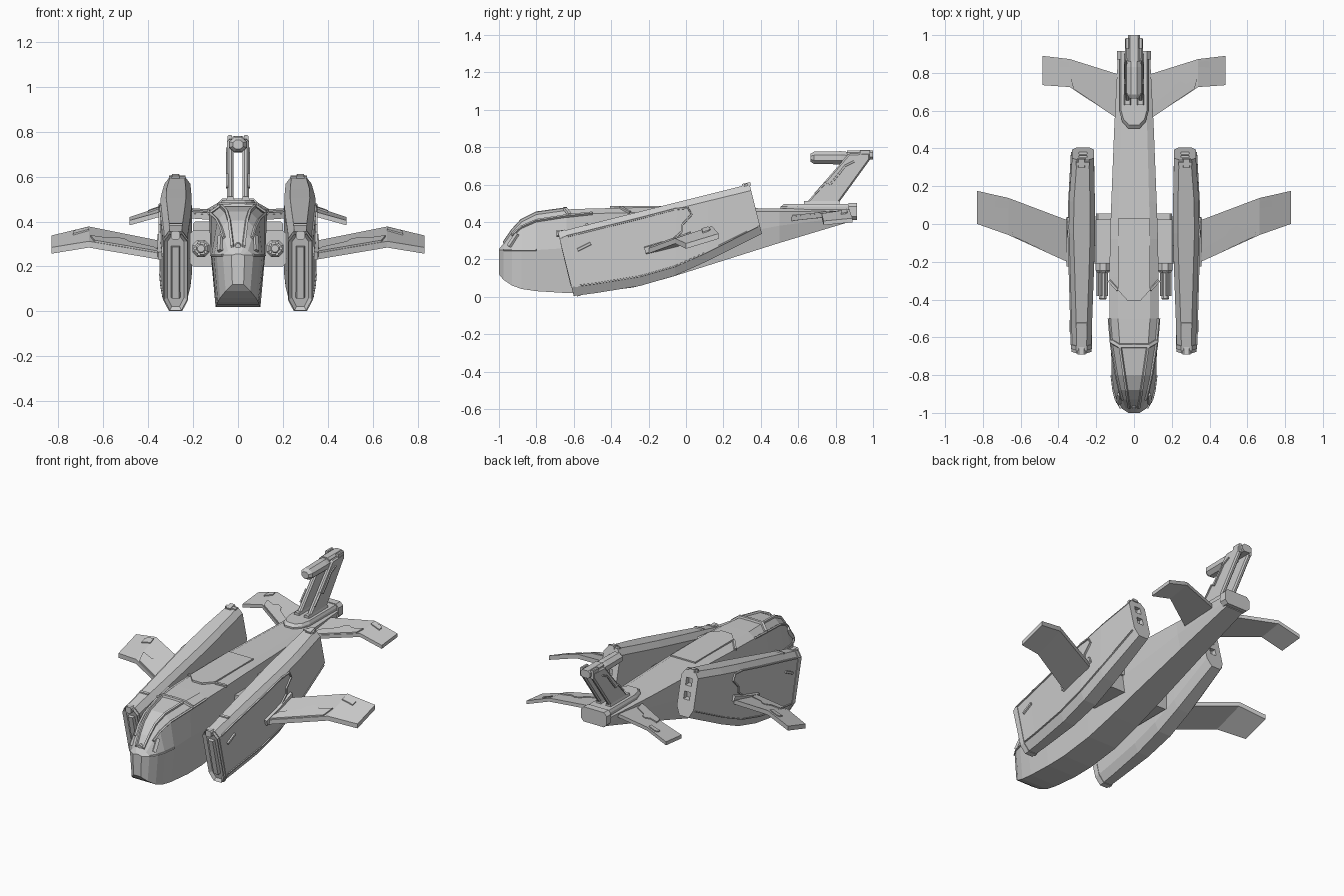
import bpy, bmesh, math
from mathutils import Vector as V

if "Cube" in bpy.data.objects:
    bpy.data.objects.remove(bpy.data.objects["Cube"])


def loft(name, sections, mirror=False, inset_front=0):
    """Skin a list of equal-length point rings and cap both ends."""
    bm = bmesh.new()
    rings = [[bm.verts.new(p) for p in s] for s in sections]
    n = len(rings[0])
    for a, b in zip(rings, rings[1:]):
        for i in range(n):
            j = (i + 1) % n
            bm.faces.new((a[i], a[j], b[j], b[i]))
    front = bm.faces.new(rings[0])
    bm.faces.new(rings[-1])
    bmesh.ops.recalc_face_normals(bm, faces=bm.faces[:])
    if inset_front:
        bmesh.ops.inset_region(bm, faces=[front], thickness=inset_front, depth=-inset_front)
    me = bpy.data.meshes.new(name)
    bm.to_mesh(me)
    bm.free()
    ob = bpy.data.objects.new(name, me)
    bpy.context.collection.objects.link(ob)
    if mirror:
        ob.modifiers.new("Mirror", 'MIRROR').use_mirror_merge = False
    return ob


def prism(name, pts, off, mirror=False):
    return loft(name, [pts, [V(p) + V(off) for p in pts]], mirror)


def box(name, x0, x1, y0, y1, z0, z1, c=0.0, mirror=False):
    """Box along y with chamfered long edges."""
    ring = [(x0 + c, z0), (x1 - c, z0), (x1, z0 + c), (x1, z1 - c),
            (x1 - c, z1), (x0 + c, z1), (x0, z1 - c), (x0, z0 + c)]
    if not c:
        ring = ring[1::2]
        ring = [(x0, z0), (x1, z0), (x1, z1), (x0, z1)]
    return loft(name, [[(x, y, z) for x, z in ring] for y in (y0, y1)], mirror)


def bar(name, path, w, h, normal, mirror=True):
    """Thin raised strip following a path on a surface."""
    path, n = [V(p) for p in path], V(normal).normalized()
    secs = []
    for i, p in enumerate(path):
        d = path[min(i + 1, len(path) - 1)] - path[max(i - 1, 0)]
        s = d.cross(n).normalized() * w
        secs.append([p - s - n * h, p + s - n * h, p + s * .7 + n * h, p - s * .7 + n * h])
    return loft(name, secs, mirror)


def tube(name, x, z, rings, n=8, sx=1, mirror=False):
    """Faceted body of revolution along y; rings are (y, radius)."""
    ang = [math.tau * (i + .5) / n for i in range(n)]
    return loft(name, [[(x + sx * r * math.cos(a), y, z + r * math.sin(a)) for a in ang]
                       for y, r in rings], mirror)


# Fuselage: y, then (half width, z) of bottom, chine, shoulder, roof
body = [
    (-1.00, .025, .12, .03, .25, .02, .252, .01, .255),
    (-.975, .055, .09, .068, .25, .045, .27, .025, .285),
    (-.93, .08, .06, .095, .25, .062, .325, .033, .35),
    (-.88, .09, .042, .108, .25, .075, .37, .04, .405),
    (-.80, .095, .03, .118, .25, .092, .405, .052, .445),
    (-.64, .10, .02, .122, .26, .118, .43, .075, .467),
    (-.50, .10, .022, .122, .26, .13, .445, .085, .472),
    (-.28, .10, .05, .122, .26, .13, .45, .085, .476),
    (-.08, .095, .105, .12, .28, .127, .455, .085, .478),
    (.12, .09, .168, .115, .31, .12, .455, .08, .476),
    (.50, .075, .288, .095, .38, .105, .455, .07, .472),
    (.89, .06, .405, .075, .43, .085, .46, .06, .475)]
secs = []
for y, *v in body:
    half = [(v[i], v[i + 1]) for i in (0, 2, 4, 6)]
    secs.append([(a, y, z) for a, z in half] + [(-a, y, z) for a, z in half[::-1]])
loft("fuselage", secs)

# Canopy frames, windows and chin line
bar("canopy_rail", [(r[7], r[0], r[8] + .002) for r in body[1:6]], .008, .008, (.3, -.4, 1))
bar("canopy_side_frame", [(r[5], r[0], r[6] + .002) for r in body[2:7]], .007, .008, (.7, -.2, .6))
bar("canopy_sill", [(r[3], r[0], r[4]) for r in body[1:5]], .006, .006, (.9, -.3, .2))
bar("canopy_rear_frame", [(.122, -.62, .44), (.08, -.645, .472), (0, -.645, .474)], .012, .006, (.1, 0, 1))
bar("nose_light", [(.079, -.945, .268), (.075, -.90, .335)], .014, .012, (.7, -.6, .4))
tube("nose_tip_sensor", 0, .29, [(-.975, .012), (-.955, .02), (-.93, .02)])

# Roof plate with chevron front and rear seam
prism("roof_plate", [(-.085, -.35, .472), (-.035, -.405, .472), (.035, -.405, .472), (.085, -.35, .472),
                     (.085, .03, .472), (-.085, .03, .472)], (0, 0, .013))
bar("roof_shoulder_trim", [(.086, -.35, .478), (.132, -.30, .452)], .009, .006, (.5, 0, 1))

# Crossbeam carrying the side nacelles
box("crossbeam", -.22, .22, -.21, .04, .20, .36, .02)
box("crossbeam_rear_rib", .11, .20, .02, .055, .30, .40, .01, True)

# Guns under the crossbeam front
tube("gun_mount", .165, .28, [(-.26, .03), (-.245, .042), (-.2, .042)], mirror=True)
tube("gun_housing", .165, .28, [(-.40, .016), (-.395, .022), (-.25, .022)], mirror=True)
for i in range(5):
    a = math.tau * i / 5
    tube(f"gun_barrel_{i}", .165 + .026 * math.cos(a), .28 + .026 * math.sin(a),
         [(-.38, .008), (-.24, .008)], 6, mirror=True)


# Nacelles: sheared chamfered rings from (top y,z), (bottom y,z), inner x, outer x
def nac_ring(yt, zt, yb, zb, xi, xo, grow=0):
    t, b = V((0, yt, zt)), V((0, yb, zb))
    up = (t - b).normalized()
    t, b = t + up * grow, b - up * grow
    xi, xo, c = xi - grow, xo + grow, .026
    ring = [(xi + c, b), (xo - c, b), (xo, b + up * .05), (xo, t - up * .035),
            (xo - c, t), (xi + c, t), (xi, t - up * .035), (xi, b + up * .05)]
    return [p + V((x, 0, 0)) for x, p in ring]


nac = [(-.685, .345, -.60, .004, .226, .33), (-.53, .385, -.48, .02, .222, .332),
       (-.25, .455, -.246, .058, .212, .34), (-.05, .505, -.06, .112, .206, .346),
       (.12, .547, .107, .187, .207, .344), (.34, .602, .406, .337, .212, .328)]
nacelle = loft("nacelle", [nac_ring(*n) for n in nac], inset_front=.016)
for i, t in enumerate((.25, .55)):
    y, z = .34 + .066 * t, .602 - .265 * t
    cut = box(f"exhaust_cutter_{i}", .25, .29, y - .03, y + .03, z - .022, z + .022)
    cut.hide_render = True
    cut.hide_set(True)
    m = nacelle.modifiers.new("Cut", 'BOOLEAN')
    m.operation, m.object = 'DIFFERENCE', cut
nacelle.modifiers.new("Mirror", 'MIRROR').use_mirror_merge = False
loft("nacelle_front_collar", [nac_ring(-.668, .349, -.583, .006, .226, .33, .004),
                              nac_ring(-.645, .355, -.565, .008, .226, .33, .004)], True)
box("nacelle_front_latch", .258, .298, -.692, -.65, .32, .358, .008, True)
bar("nacelle_front_grille", [(.278, -.66, .29), (.278, -.605, .06)], .022, .012, (0, -1, -.25))
bar("nacelle_top_seam", [(.248, -.53, .386), (.308, -.53, .386)], .01, .006, (0, -.25, 1))
bar("nacelle_rear_seam", [(.235, .32, .598), (.308, .32, .598)], .012, .006, (0, -.25, 1))
bar("nacelle_rear_cap", [(.278, .30, .594), (.278, .345, .604)], .022, .009, (0, -.25, 1))

# Nacelle outer side trims
bar("nacelle_upper_trim", [(.333, -.64, .322), (.334, -.53, .349), (.342, -.25, .418), (.347, -.06, .468)],
    .005, .004, (1, 0, 0))
bar("nacelle_lower_trim", [(.333, -.57, .06), (.334, -.48, .072), (.342, -.246, .11),
                           (.347, -.06, .163), (.345, .107, .237), (.33, .38, .375)], .004, .004, (1, 0, 0))
bar("nacelle_vent", [(.334, -.58, .25), (.335, -.51, .285)], .009, .006, (1, 0, 0))
bar("nacelle_panel_step", [(.347, -.06, .468), (.348, .01, .475), (.348, .03, .44), (.348, -.02, .385),
                           (.348, -.02, .35), (.348, -.10, .28)], .006, .006, (1, 0, 0))
bar("wing_root_fairing", [(.345, -.22, .247), (.349, -.10, .282), (.347, .03, .33)], .022, .012, (1, 0, 0))


# Wings: stations of x, leading y,z, trailing y,z (top surface)
def wing_ring(x, yl, zl, yt, zt, th):
    return [(x, yl, zl - th), (x, yl, zl), (x, yt, zt), (x, yt, zt - th)]


def on_wing(a, b, u, v):
    """Point on the top surface between two stations."""
    A, B = V((a[0], a[1], a[2])), V((b[0], b[1], b[2]))
    C, D = V((a[0], a[3], a[4])), V((b[0], b[3], b[4]))
    return A.lerp(B, u).lerp(C.lerp(D, u), v)


main = [(.30, -.225, .25, .0, .305), (.665, -.058, .312, .138, .378), (.83, .0, .285, .175, .338)]
tail = [(.06, .54, .425, .785, .45), (.34, .725, .445, .873, .468), (.484, .735, .405, .89, .42)]
panel_uv = [(.12, .02), (.93, .02), (.98, .32), (.76, .36), (.66, .52), (.56, .5), (.5, .38), (.2, .3)]
slot_uv = [(.0, .72), (.42, .66), (.42, .82), (.34, .9), (.02, .9)]
for name, st, th in (("wing", main, .028), ("tailplane", tail, .022)):
    loft(name, [wing_ring(*s, th) for s in st], True)
    prism(name + "_edge_panel", [on_wing(st[0], st[1], u, v) - V((0, 0, .006)) for u, v in panel_uv],
          (0, 0, .014), True)
    prism(name + "_tip_slot", [on_wing(st[1], st[2], u, v) - V((0, 0, .006)) for u, v in slot_uv],
          (0, 0, .012), True)

# Tail deck with rounded front, and end block
outline = [(-.075, .89), (-.075, .60), (-.06, .545), (-.03, .512), (.03, .512), (.06, .545), (.075, .60), (.075, .89)]
loft("tail_deck", [[(x * s, .7 + (y - .7) * s, z) for x, y in outline]
                   for z, s in ((.455, 1.03), (.482, 1.03), (.497, .93))])
box("tail_end_block", -.09, .09, .87, .915, .41, .502, .02)

# Twin fin plates, foot rails and pod
fin = prism("fin_plate", [(.02, y, z) for y, z in
                          [(.625, .48), (.80, .48), (.985, .735), (.985, .77), (.87, .765)]], (.028, 0, 0))
fin.modifiers.new("Bevel", 'BEVEL').width = .008
fin.modifiers["Bevel"].segments = 1
fin.modifiers.new("Mirror", 'MIRROR').use_mirror_merge = False
bar("fin_side_step", [(.049, .69, .55), (.049, .745, .61), (.049, .77, .60), (.049, .82, .66),
                      (.049, .85, .70), (.049, .90, .725)], .006, .005, (1, 0, 0))
bar("fin_foot", [(.034, .63, .50), (.034, .82, .50)], .02, .012, (0, 0, 1))
tube("fin_pod", 0, .743, [(.665, .022), (.685, .036), (.83, .038), (.90, .03)], sx=1.15)
box("fin_top_bar", -.032, .032, .86, 1.0, .735, .782, .012)
box("fin_top_clip", .026, .046, .93, .985, .73, .785, .004, True)
